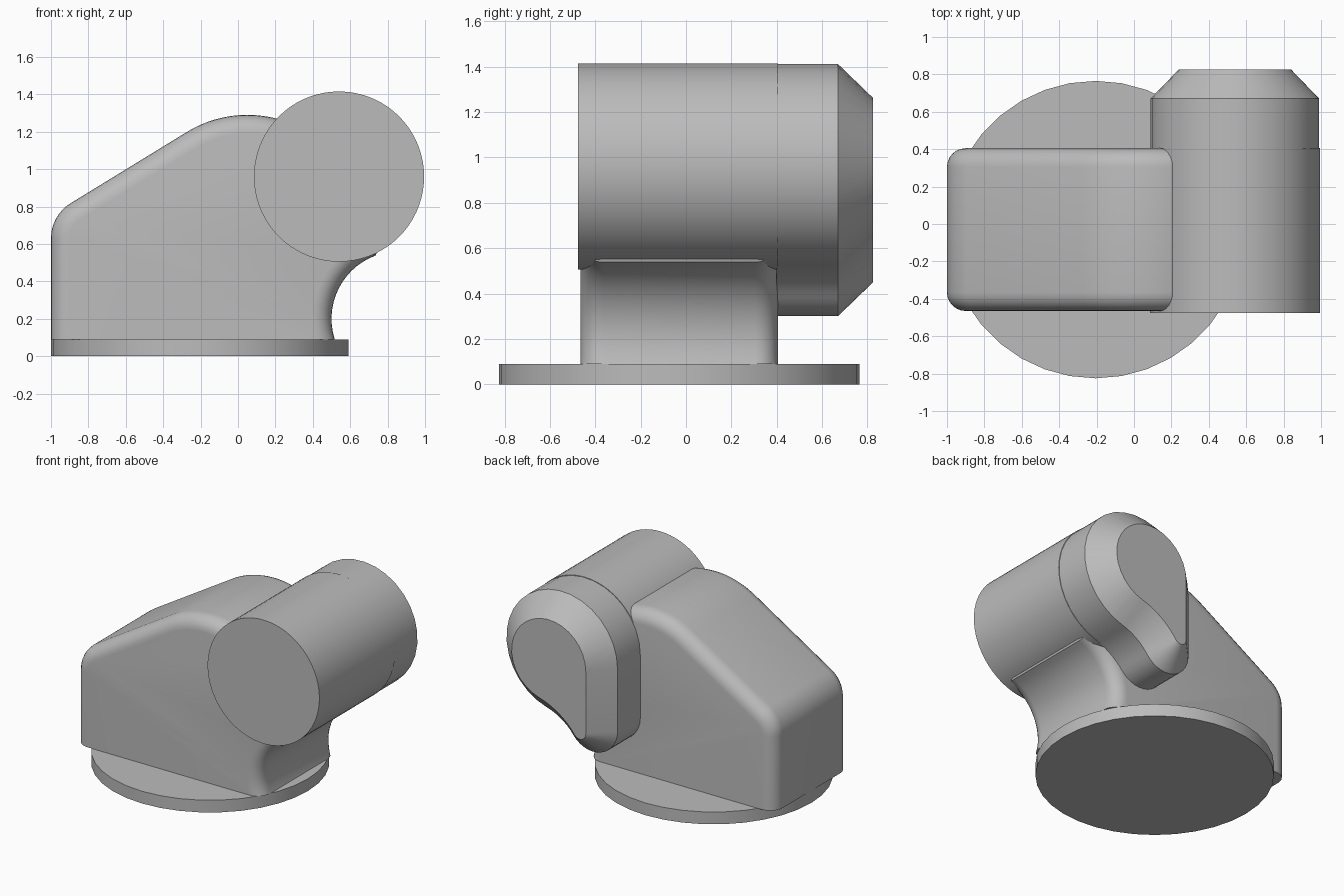
import bpy, bmesh, math
from mathutils import Vector

cube = bpy.data.objects.get("Cube")
if cube:
    bpy.data.objects.remove(cube, do_unlink=True)

grey = bpy.data.materials.new("plain grey")
grey.use_nodes = True
COLOR = (0.5, 0.5, 0.5, 1)
grey.diffuse_color = COLOR
grey.node_tree.nodes["Principled BSDF"].inputs["Base Color"].default_value = COLOR


def arc(cx, cz, r, start, end, steps):
    """Points on an arc in the XZ plane, angles in degrees."""
    angles = [math.radians(start + (end - start) * i / steps) for i in range(steps + 1)]
    return [(cx + r * math.cos(a), cz + r * math.sin(a)) for a in angles]


def loft(bm, sections):
    """Skin matching XZ outlines placed at successive Y positions, with end caps."""
    rings = [[bm.verts.new((x, y, z)) for x, z in pts] for y, pts in sections]
    n = len(rings[0])
    for a, b in zip(rings, rings[1:]):
        for i in range(n):
            j = (i + 1) % n
            bm.faces.new((a[i], a[j], b[j], b[i]))
    bm.faces.new(rings[0])
    bm.faces.new(rings[-1])
    bmesh.ops.recalc_face_normals(bm, faces=bm.faces)


def finish(bm, name, angle=30):
    mesh = bpy.data.meshes.new(name)
    bm.to_mesh(mesh)
    bm.free()
    obj = bpy.data.objects.new(name, mesh)
    bpy.context.collection.objects.link(obj)
    mesh.materials.append(grey)
    bpy.ops.object.select_all(action="DESELECT")
    obj.select_set(True)
    bpy.context.view_layer.objects.active = obj
    bpy.ops.object.shade_smooth_by_angle(angle=math.radians(angle))
    return obj


# Round base plate
bm = bmesh.new()
bmesh.ops.create_cone(bm, cap_ends=True, segments=36, radius1=0.795, radius2=0.795, depth=0.09)
bmesh.ops.translate(bm, verts=bm.verts, vec=(-0.205, -0.03, 0.045))
finish(bm, "base_plate")

# Sloping body with rounded front and back rims
FLOOR = 0.09
outline = [(-1, FLOOR)]
outline += arc(-0.78, 0.63, 0.22, 180, 122.3, 8)
outline += arc(0.05, 0.672, 0.618, 122.3, 66, 14)
outline += [(0.5, 1.15), (0.8, 0.75)]
outline += arc(0.86, 0.2, 0.36, 110, 196, 14)
outline += [(0.517, FLOOR)]
bm = bmesh.new()
loft(bm, [(-0.465, outline), (0.405, outline)])
rims = [e for e in bm.edges
        if abs(e.verts[0].co.y - e.verts[1].co.y) < 1e-4
        and max(v.co.z for v in e.verts) > FLOOR + 1e-4]
bmesh.ops.bevel(bm, geom=rims, offset=0.1, offset_type="OFFSET", segments=6,
                profile=0.5, affect="EDGES", clamp_overlap=False)
finish(bm, "body", 35)

# Horizontal barrel
HUB = Vector((0.54, 0.96))
bm = bmesh.new()
barrel = arc(HUB.x, HUB.y, 0.455, 0, 360, 72)[:-1]
loft(bm, [(-0.475, barrel), (0.405, barrel)])
finish(bm, "barrel")

# Teardrop end cap: large hub, small lobe and a concave blend between them
HUB_R, LOBE_R, BLEND_R = 0.452, 0.2, 0.4
LOBE = Vector((HUB.x - HUB_R + LOBE_R, 0.5))
span = LOBE - HUB
d = span.length
ra, rb = HUB_R + BLEND_R, LOBE_R + BLEND_R
along = (ra * ra - rb * rb + d * d) / (2 * d)
side = math.sqrt(ra * ra - along * along)
u = span / d
BLEND = HUB + u * along + Vector((-u.y, u.x)) * side


def heading(a, b):
    return math.degrees(math.atan2(b.y - a.y, b.x - a.x))


def teardrop(inset):
    to_blend = heading(HUB, BLEND)
    lobe_end = heading(LOBE, BLEND)
    pts = arc(HUB.x, HUB.y, HUB_R - inset, to_blend, 180, 22)
    pts += arc(LOBE.x, LOBE.y, LOBE_R - inset, 180, lobe_end + 360, 14)
    start = heading(BLEND, LOBE)
    end = heading(BLEND, HUB)
    sweep = (end - start + 180) % 360 - 180
    pts += arc(BLEND.x, BLEND.y, BLEND_R + inset, start, start + sweep, 10)[1:-1]
    return pts


bm = bmesh.new()
loft(bm, [(0.4, teardrop(0)), (0.67, teardrop(0)), (0.825, teardrop(0.15))])
finish(bm, "end_cap")
